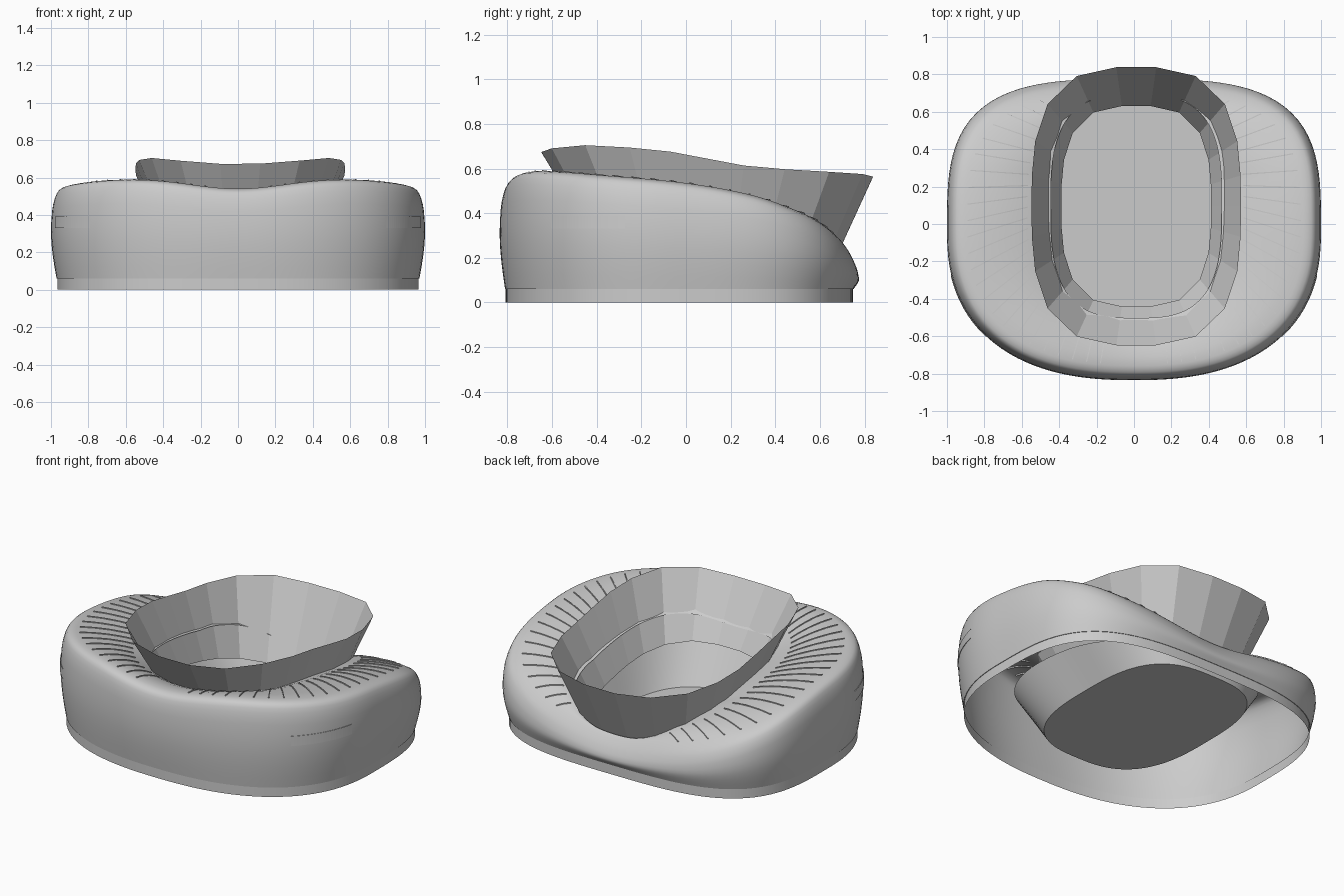
import bpy, bmesh
from math import sin, cos, pi, radians, exp

if "Cube" in bpy.data.objects:
    bpy.data.objects.remove(bpy.data.objects["Cube"])


def curve(pts, v):
    """Smooth (Hermite) interpolation through a short list of points."""
    if v <= pts[0][0]:
        return pts[0][1]
    if v >= pts[-1][0]:
        return pts[-1][1]
    def slope(i):
        a, b = pts[max(i - 1, 0)], pts[min(i + 1, len(pts) - 1)]
        return (b[1] - a[1]) / (b[0] - a[0])
    for i in range(len(pts) - 1):
        (x0, y0), (x1, y1) = pts[i], pts[i + 1]
        if v <= x1:
            h = x1 - x0
            t = (v - x0) / h
            return ((2*t**3 - 3*t*t + 1) * y0 + (t**3 - 2*t*t + t) * h * slope(i)
                    + (3*t*t - 2*t**3) * y1 + (t**3 - t*t) * h * slope(i + 1))


def outline(t, a, b, cy, nf, nb, cx=0):
    """Rounded-rectangle outline in polar form, separate front/back squareness."""
    n = nb if sin(t) > 0 else nf
    r = (abs(cos(t) / a) ** n + abs(sin(t) / b) ** n) ** (-1 / n)
    return cx + r * cos(t), cy + r * sin(t)


TOP = [(-.84, .592), (-.7, .595), (-.4, .572), (0, .535), (.3, .48), (.5, .41),
       (.6, .36), (.7, .28), (.78, .19)]
BULGE = [(0, .97), (.25, .99), (.5, 1), (.75, .994), (.87, .982), (.95, .965), (.985, .942), (1, .905)]
RIM = [(-.65, .685), (-.5, .705), (-.2, .69), (0, .665), (.2, .622), (.4, .6), (.84, .575)]
FOOT = [(-.44, .33), (0, .28), (.4, .19), (.63, .11)]
TIER = [(-.68, .3), (0, .26), (.4, .18), (.68, .09)]
SHIFT = .012   # the collar sits slightly off centre


def top(x, y):
    return curve(TOP, y) - .055 * exp(-(x / .35) ** 2)


def body(t, k=1):
    x, y = outline(t, 1, .805, -.03, 2.42, 3.3)
    return k * x, -.03 + k * (y + .03)


def wall(t, u, off=0):
    x, y = body(t, curve(BULGE, u) + off)
    return x, y, .06 + u * (top(x, y) - .06)


def wall_at(t, z, off):
    h = wall(t, .9)[2]
    return wall(t, (z - .06) / ((h - .06) / .9), off)


def roof(t, s):
    ax, ay = body(t, .905)
    bx, by = outline(t, .457, .597, .095, 3, 3, SHIFT)
    x, y = ax + s * (bx - ax), ay + s * (by - ay)
    return x, y, top(x, y) - .085 * s * s * min(1, max(0, (.75 - y) / .5))


def make(name, rows, closed=True, cap=False, smooth=True):
    """Skin successive rows of points into one object."""
    bm = bmesh.new()
    vs = [[bm.verts.new(p) for p in r] for r in rows]
    n = len(rows[0])
    for a, b in zip(vs, vs[1:]):
        for i in range(n if closed else n - 1):
            j = (i + 1) % n
            bm.faces.new((a[i], a[j], b[j], b[i]))
    if cap:
        bm.faces.new(vs[-1])
    return finish(name, bm, smooth)


def finish(name, bm, smooth):
    bmesh.ops.recalc_face_normals(bm, faces=bm.faces)
    me = bpy.data.meshes.new(name)
    bm.to_mesh(me)
    bm.free()
    ob = bpy.data.objects.new(name, me)
    bpy.context.collection.objects.link(ob)
    if smooth:
        bpy.ops.object.select_all(action='DESELECT')
        ob.select_set(True)
        bpy.context.view_layer.objects.active = ob
        bpy.ops.object.shade_smooth_by_angle(angle=radians(35))
    return ob


N = 128
ANG = [2 * pi * i / N for i in range(N)]

# Outer shell: plinth, bulging wall, rounded edge, dished roof
rows = [[(*body(t, .966), z) for t in ANG] for z in (0, .06)]
rows += [[wall(t, u) for t in ANG]
         for u in (0, .12, .25, .38, .5, .62, .75, .82, .88, .93, .96, .98, .992, 1)]
rows += [[roof(t, s) for t in ANG] for s in (.2, .4, .6, .8, 1)]
make("outer_shell", rows)

# Faceted collar, one straight flare from rim down through the roof opening
M = 22
rim, foot = [], []
for i in range(M):
    t = 2 * pi * (i + .5) / M + pi / 2
    x, y = outline(t, .56, .745, .095, 3, 3, SHIFT)
    rim.append((x, y, curve(RIM, y) - .014 * exp(-(x / .25) ** 2)))
    x, y = outline(t, .4, .537, .095, 3, 3, SHIFT)
    foot.append((x, y, curve(FOOT, y)))
make("collar", [rim, foot], smooth=False)

# Lower bowl under the collar: flaring wall and flat floor
upper = []
for t in ANG:
    x, y = outline(t, .57, .685, .01, 2.8, 3)
    upper.append((x, y, curve(TIER, y)))
floor_ring = [(*outline(t, .45, .6, .095, 2.8, 3), .015) for t in ANG]
make("lower_bowl", [upper, floor_ring], cap=True)

# Thin radial fins on the roof
bm = bmesh.new()
F, W, H = 64, .003, .005
for i in range(F):
    t = 2 * pi * (i + .5) / F
    if abs(t - pi / 2) < .45 or abs(t - 1.5 * pi) < .2:
        continue
    prev = None
    for k in range(7):
        x, y, z = roof(t, .03 + .7 * k / 6)
        dx, dy = -sin(t) * W, cos(t) * W
        sec = [bm.verts.new(p) for p in ((x - dx, y - dy, z - H), (x - dx, y - dy, z + H),
                                         (x + dx, y + dy, z + H), (x + dx, y + dy, z - H))]
        if prev:
            for j in range(3):
                bm.faces.new((prev[j], prev[j + 1], sec[j + 1], sec[j]))
        else:
            bm.faces.new(sec)
        prev = sec
    bm.faces.new(prev[::-1])
finish("roof_fins", bm, False)

# Raised panel on each side wall, mirrored left and right
for side, tag in ((1, "right"), (-1, "left")):
    cols = []
    for i in range(25):
        t = radians(-36 + 22 * i / 24)
        pts = [wall_at(t, z, o) for z, o in ((.33, 0), (.33, .003), (.39, .003), (.39, 0))]
        cols.append([(side * x, y, z) for x, y, z in pts])
    make("side_panel_" + tag, cols, closed=False, smooth=False)
